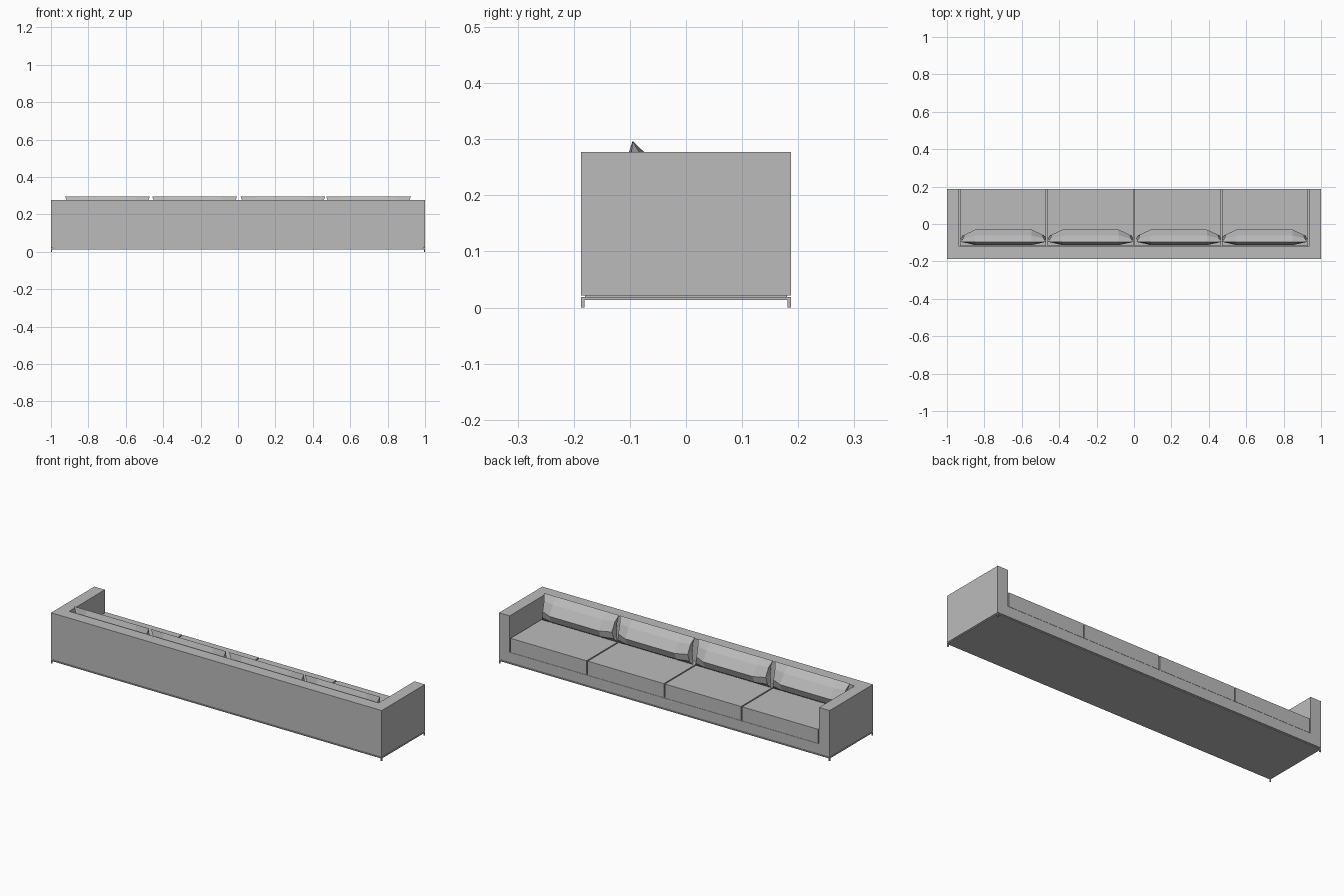
import bpy, bmesh

if "Cube" in bpy.data.objects:
    bpy.data.objects.remove(bpy.data.objects["Cube"])

grey = bpy.data.materials.new("warm_grey_fabric")
grey.diffuse_color = (0.5, 0.5, 0.5, 1)
grey.use_nodes = True
grey.node_tree.nodes["Principled BSDF"].inputs["Base Color"].default_value = grey.diffuse_color


def add_object(name, bm):
    bmesh.ops.recalc_face_normals(bm, faces=bm.faces[:])
    mesh = bpy.data.meshes.new(name)
    bm.to_mesh(mesh)
    bm.free()
    mesh.materials.append(grey)
    obj = bpy.data.objects.new(name, mesh)
    bpy.context.collection.objects.link(obj)
    return obj


def box(name, x0, x1, y0, y1, z0, z1):
    bm = bmesh.new()
    bmesh.ops.create_cube(bm, size=1)
    for v in bm.verts:
        v.co.x = x1 if v.co.x > 0 else x0
        v.co.y = y1 if v.co.y > 0 else y0
        v.co.z = z1 if v.co.z > 0 else z0
    return add_object(name, bm)


# Sofa shell: back, arms and base in one piece, with the seat well cut out
HALF = 0.187
shell = box("sofa_shell", -1, 1, -HALF, HALF, 0.022, 0.277)
cutter = box("seat_well_cutter", -0.936, 0.936, -0.121, 0.4, 0.078, 0.5)
cutter.hide_render = True
cut = shell.modifiers.new("seat_well", "BOOLEAN")
cut.operation = "DIFFERENCE"
cut.solver = "EXACT"
cut.object = cutter
bpy.context.view_layer.objects.active = shell
shell.select_set(True)
bpy.ops.object.modifier_apply(modifier=cut.name)
bpy.data.objects.remove(cutter)

# Thin platform under the shell and four small corner legs
box("platform", -1, 1, -HALF, HALF, 0.014, 0.019)
box("platform_spacer", -0.99, 0.99, -0.18, 0.18, 0.018, 0.023)
for sx in (-1, 1):
    for sy in (-1, 1):
        xs = sorted((sx, sx * 0.994))
        ys = sorted((sy * HALF, sy * (HALF - 0.006)))
        box("corner_leg", *xs, *ys, 0, 0.0145)

# Four seat cushions with narrow gaps
for i in range(4):
    cx = -0.7005 + i * 0.467
    box("seat_cushion", cx - 0.230, cx + 0.230, -0.117, HALF, 0.079, 0.156)

# Pillow cross-section (y, z), starting at the top seam
PROFILE = [(-0.095, 0.297), (-0.062, 0.265), (-0.030, 0.215), (-0.045, 0.178),
           (-0.078, 0.157), (-0.104, 0.180), (-0.113, 0.220), (-0.106, 0.265)]
TOP, BOTTOM = PROFILE[0], PROFILE[4]


def pillow(cx):
    bm = bmesh.new()
    rings = []
    # x position, fullness of the section
    for x, full in ((-0.227, 0.5), (-0.15, 1), (0.15, 1), (0.227, 0.5)):
        ring = []
        for y, z in PROFILE:
            t = (z - BOTTOM[1]) / (TOP[1] - BOTTOM[1])
            seam_y = BOTTOM[0] + t * (TOP[0] - BOTTOM[0])
            px = x
            if full < 1:  # ends pull in between the pointed corners
                px *= 1 - 0.32 * t * (1 - t)
            ring.append(bm.verts.new((cx + px, seam_y + (y - seam_y) * full, z)))
        rings.append(ring)
    n = len(PROFILE)
    for a, b in zip(rings, rings[1:]):
        for k in range(n):
            bm.faces.new((a[k], a[(k + 1) % n], b[(k + 1) % n], b[k]))
    # Ends as strips between front and back outline
    for r in (rings[0], rings[-1]):
        bm.faces.new((r[0], r[1], r[7]))
        bm.faces.new((r[1], r[2], r[6], r[7]))
        bm.faces.new((r[2], r[3], r[5], r[6]))
        bm.faces.new((r[3], r[4], r[5]))
    add_object("back_pillow", bm)


for cx in (-0.698, -0.232, 0.240, 0.698):
    pillow(cx)
